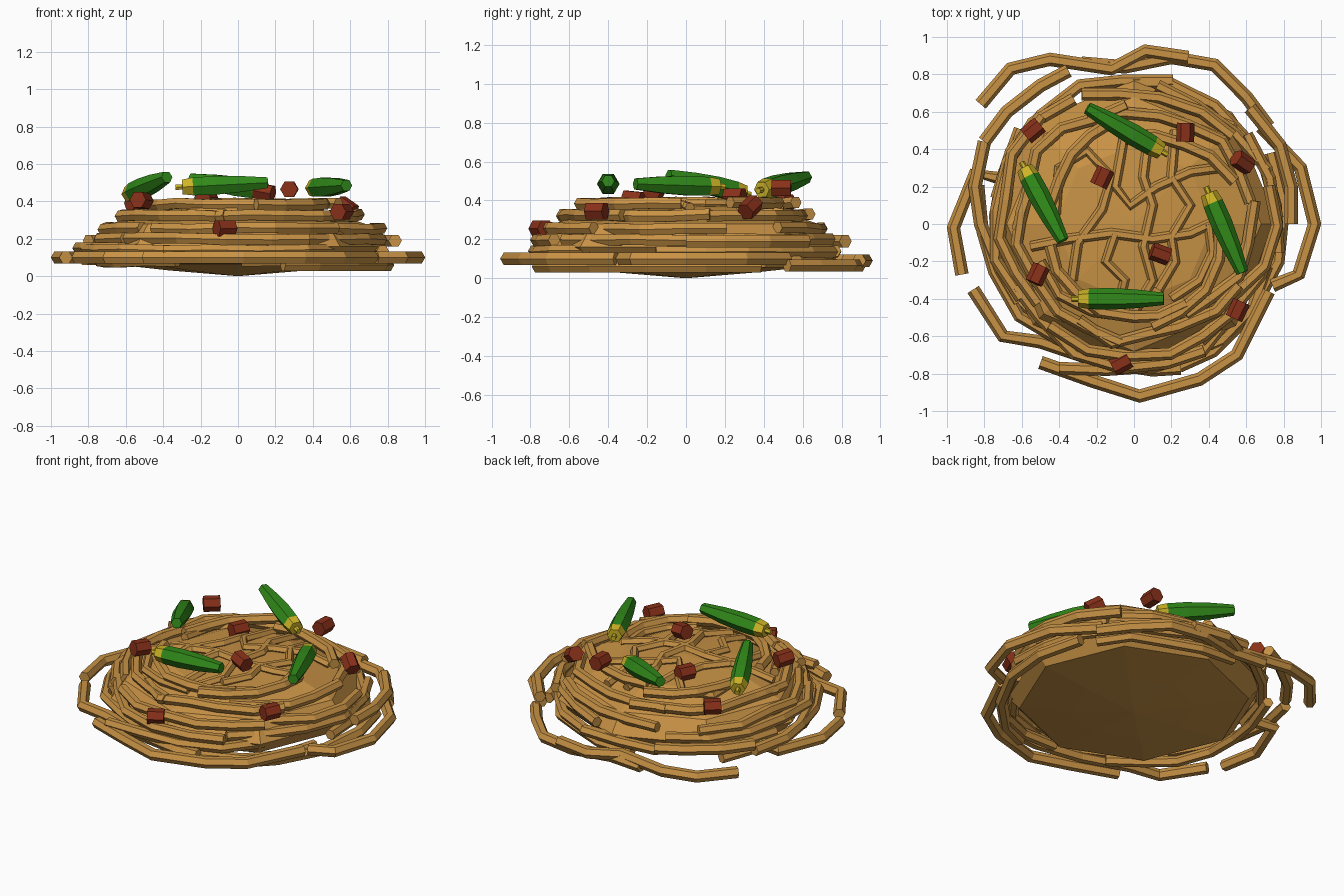
import bpy, bmesh, math, random
from mathutils import Vector

if "Cube" in bpy.data.objects:
    bpy.data.objects.remove(bpy.data.objects["Cube"])

random.seed(7)


def material(name, rgb):
    m = bpy.data.materials.new(name)
    m.diffuse_color = (*rgb, 1)
    m.use_nodes = True
    m.node_tree.nodes["Principled BSDF"].inputs["Base Color"].default_value = m.diffuse_color
    return m


NOODLE = material("noodle_tan", (0.58, 0.29, 0.06))
GREEN = material("okra_green", (0.03, 0.25, 0.01))
YELLOW = material("okra_yellow", (0.62, 0.46, 0.02))
RED = material("meat_red", (0.25, 0.03, 0.01))


def tube(bm, pts, radii, sides=6, mats=None):
    """Capped low-poly tube through pts with one radius per point."""
    pts = [Vector(p) for p in pts]
    rings = []
    for i, p in enumerate(pts):
        t = (pts[min(i + 1, len(pts) - 1)] - pts[max(i - 1, 0)]).normalized()
        side = t.cross(Vector((0, 0, 1))).normalized()
        up = side.cross(t)
        rings.append([bm.verts.new(p + radii[i] * (math.cos(a) * side + math.sin(a) * up))
                      for a in (math.tau * k / sides for k in range(sides))])
    for i in range(len(rings) - 1):
        for k in range(sides):
            j = (k + 1) % sides
            f = bm.faces.new((rings[i][k], rings[i][j], rings[i + 1][j], rings[i + 1][k]))
            f.material_index = mats[i] if mats else 0
    bm.faces.new(rings[0][::-1]).material_index = mats[0] if mats else 0
    bm.faces.new(rings[-1]).material_index = mats[-1] if mats else 0


def finish(bm, name, *mats):
    bmesh.ops.recalc_face_normals(bm, faces=bm.faces)
    me = bpy.data.meshes.new(name)
    bm.to_mesh(me)
    bm.free()
    for m in mats:
        me.materials.append(m)
    ob = bpy.data.objects.new(name, me)
    bpy.context.collection.objects.link(ob)
    return ob


# Mound core: lathed low dome with a shallow pointed underside
TOP = [(0.77, 0.16), (0.68, 0.28), (0.42, 0.365), (0, 0.395)]
PROFILE = [(0, 0), (0.36, 0.03), (0.68, 0.065)] + TOP
bm = bmesh.new()
verts = [bm.verts.new((r, 0, z)) for r, z in PROFILE]
edges = [bm.edges.new(e) for e in zip(verts, verts[1:])]
bmesh.ops.spin(bm, geom=verts + edges, cent=(0, 0, 0), axis=(0, 0, 1), angle=math.tau, steps=8)
bmesh.ops.remove_doubles(bm, verts=bm.verts, dist=0.001)
finish(bm, "noodle_mound", NOODLE)


def core_z(r):
    for (r1, z1), (r0, z0) in zip(TOP, TOP[1:]):
        if r0 <= r <= r1:
            return z0 + (z1 - z0) * (r - r0) / (r1 - r0)
    return 0.15


# Loose outer noodles, drawn as open arcs
OUTER = [
    (0.09, [(-0.82, 0.64), (-0.66, 0.83), (-0.45, 0.88), (-0.12, 0.83), (0.06, 0.925), (0.29, 0.89)]),
    (0.065, [(-0.28, 0.86), (-0.05, 0.84), (0.2, 0.89), (0.43, 0.85), (0.6, 0.68), (0.72, 0.52)]),
    (0.10, [(0.68, 0.52), (0.89, 0.3), (0.965, 0), (0.88, -0.27), (0.74, -0.33)]),
    (0.10, [(-0.50, -0.74), (-0.22, -0.84), (0.03, -0.92), (0.35, -0.83), (0.55, -0.70), (0.72, -0.36)]),
    (0.10, [(-0.70, 0.24), (-0.85, 0.27), (-0.965, -0.02), (-0.92, -0.27)]),
    (0.10, [(-0.86, -0.35), (-0.70, -0.60), (-0.50, -0.63), (-0.2, -0.73), (0.1, -0.78), (0.25, -0.77)]),
    (0.19, [(0.62, 0.62), (0.78, 0.42), (0.84, 0.2), (0.84, 0.0)]),
    (0.15, [(-0.80, 0.44), (-0.85, 0.20), (-0.82, 0.0), (-0.72, -0.25), (-0.62, -0.42)]),
    (0.19, [(-0.80, 0.44), (-0.68, 0.60), (-0.5, 0.74), (-0.35, 0.82)]),
    (0.06, [(0.73, 0.38), (0.80, 0.10), (0.77, -0.2), (0.62, -0.48), (0.42, -0.68), (0.24, -0.76)]),
]
bm = bmesh.new()
for z, path in OUTER:
    tube(bm, [(x, y, z) for x, y in path], [0.036] * len(path))
finish(bm, "outer_noodles", NOODLE)

# Wrapped noodles: layered arcs around the mound, partly sunk in
bm = bmesh.new()
for z, r, count in [(0.08, 0.75, 3), (0.14, 0.78, 4), (0.20, 0.75, 4), (0.255, 0.71, 4),
                    (0.325, 0.62, 5), (0.385, 0.50, 4)]:
    for i in range(count):
        a = math.tau * (i + random.uniform(-0.2, 0.2)) / count + z * 9
        n = random.randint(5, 7)
        drift = random.uniform(-0.07, 0.07)
        path = []
        for k in range(n):
            rr = r + drift * (2 * k / (n - 1) - 1) + random.uniform(-0.03, 0.03)
            path.append((rr * math.cos(a), rr * math.sin(a), z + random.uniform(-0.006, 0.006)))
            a += random.uniform(0.27, 0.36)
        tube(bm, path, [0.033] * n)
finish(bm, "wrapped_noodles", NOODLE)

# Wavy noodles half sunk into the top
WAVY = [
    [(-0.55, -0.12), (-0.35, -0.08), (-0.12, -0.05), (0.1, -0.08), (0.3, -0.05), (0.45, 0.02)],
    [(-0.42, 0.05), (-0.4, 0.3), (-0.25, 0.39), (-0.12, 0.25), (-0.17, 0.08), (-0.3, -0.1), (-0.33, -0.3)],
    [(-0.05, 0.48), (-0.1, 0.2), (-0.02, 0.1), (0.12, 0.2), (0.3, 0.28), (0.45, 0.3)],
    [(0.08, 0.5), (0.05, 0.25), (0.1, 0.1), (0.05, -0.12), (0.1, -0.3), (0, -0.47)],
    [(0.22, 0.5), (0.2, 0.25), (0.3, 0.1), (0.2, -0.07), (0.22, -0.2), (0.13, -0.35)],
    [(0.4, 0.0), (0.42, -0.15), (0.35, -0.3), (0.2, -0.4)],
    [(-0.1, -0.05), (-0.15, -0.2), (-0.05, -0.3), (-0.1, -0.5)],
    [(-0.5, -0.2), (-0.4, -0.38), (-0.22, -0.47), (0.0, -0.5)],
]
bm = bmesh.new()
for path in WAVY:
    tube(bm, [(x, y, core_z(math.hypot(x, y)) + 0.008) for x, y in path], [0.028] * len(path))
finish(bm, "top_noodles", NOODLE)

# Okra pods: thin stem, yellow cap, tapered green body (stem end, tip end)
OKRA = [((0.18, 0.37, 0.45), (-0.25, 0.62, 0.52)), ((-0.60, 0.33, 0.43), (-0.38, -0.09, 0.53)),
        ((0.385, 0.20, 0.47), (0.58, -0.26, 0.485)), ((-0.335, -0.40, 0.475), (0.16, -0.40, 0.50))]
STEPS = [(0, 0.016), (0.075, 0.016), (0.076, 0.045), (0.19, 0.055), (0.42, 0.058), (0.70, 0.05), (1, 0.033)]
for i, (a, b) in enumerate(OKRA):
    a, b = Vector(a), Vector(b)
    bm = bmesh.new()
    tube(bm, [a.lerp(b, t) for t, _ in STEPS], [r for _, r in STEPS], 6, [1, 1, 1, 0, 0, 0])
    finish(bm, f"okra_{i + 1}", GREEN, YELLOW)

# Meat chunks: short hexagonal pieces (position, axis heading, tilt in degrees)
MEAT = [(-0.54, 0.50, 0.39, 40, 0), (0.275, 0.49, 0.465, 88, 0), (0.58, 0.33, 0.365, -35, 30),
        (-0.17, 0.25, 0.42, 65, 0), (0.14, -0.16, 0.45, -20, 10), (-0.515, -0.27, 0.405, 65, 5),
        (0.555, -0.46, 0.345, 65, 0), (-0.07, -0.745, 0.255, 28, 0)]
for i, (x, y, z, head, tilt) in enumerate(MEAT):
    h, t = math.radians(head), math.radians(tilt)
    d = Vector((math.cos(h) * math.cos(t), math.sin(h) * math.cos(t), -math.sin(t))) * 0.05
    c = Vector((x, y, z))
    bm = bmesh.new()
    tube(bm, [c - d, c + d], [0.048, 0.048])
    finish(bm, f"meat_chunk_{i + 1}", RED)
